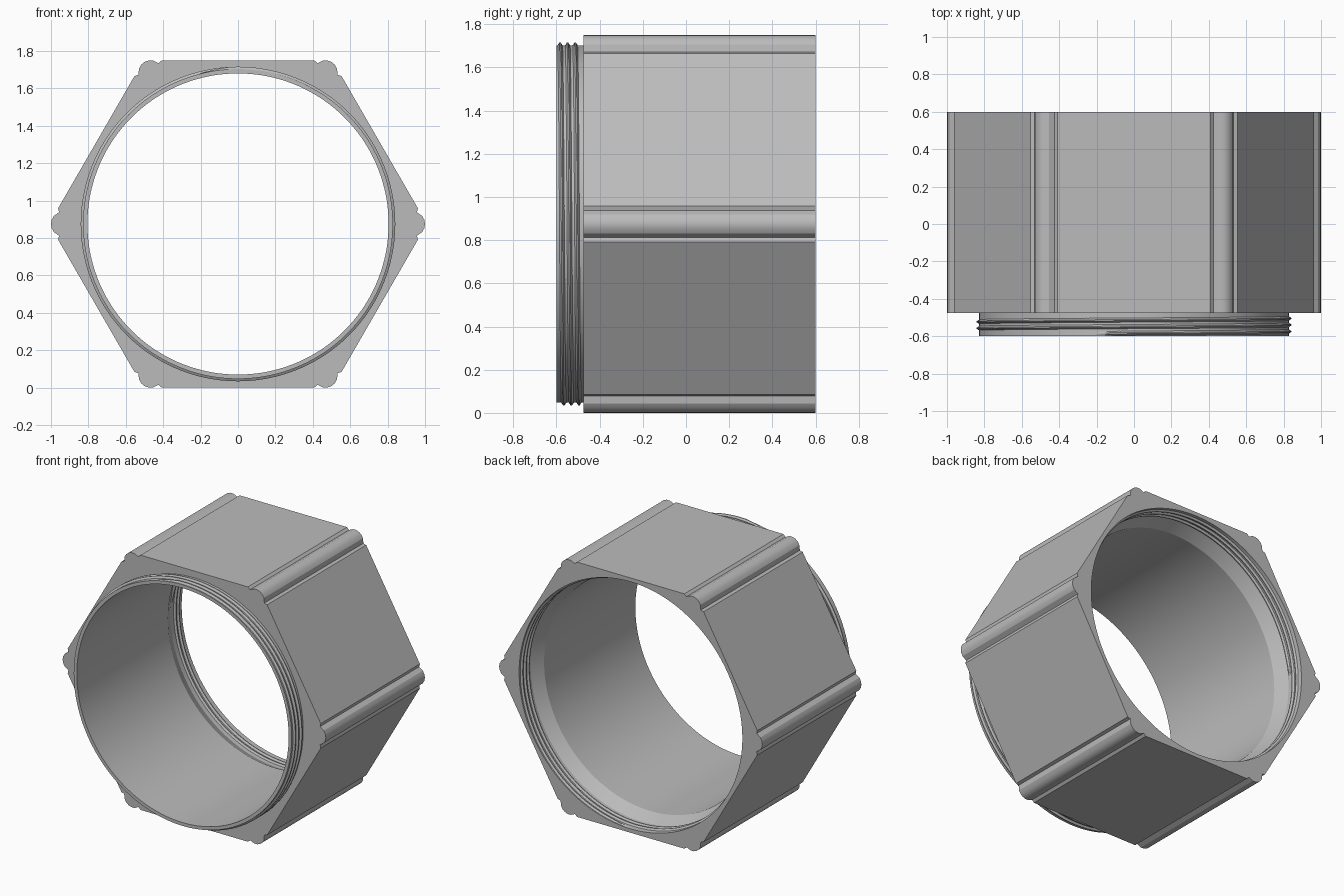
import bpy, bmesh
from math import cos, sin, pi, radians

old = bpy.data.objects.get("Cube")
if old:
    bpy.data.objects.remove(old, do_unlink=True)

CENTRE_Z = 0.875      # bore axis height, also the hexagon's apothem
FILLET = 0.067        # corner rounding of the hexagon
STEPS = 288           # segments round the axis

steel = bpy.data.materials.new("plain grey metal")
steel.use_nodes = True
grey = (0.5, 0.5, 0.5, 1)
steel.diffuse_color = grey
steel.node_tree.nodes["Principled BSDF"].inputs["Base Color"].default_value = grey


def point(angle, radius, y):
    return (radius * cos(angle), y, CENTRE_Z + radius * sin(angle))


def hexagon(angle):
    """Polar radius of a hexagon with rounded corners."""
    a = (angle + pi / 6) % (pi / 3) - pi / 6
    flat = CENTRE_Z / cos(pi / 6 - abs(a))
    corner = (CENTRE_Z - FILLET) / cos(pi / 6)
    across = FILLET ** 2 - (corner * sin(a)) ** 2
    if across < 0:
        return flat
    return min(flat, corner * cos(a) + across ** 0.5)


def make_object(name, bm, sharp_angle):
    bmesh.ops.recalc_face_normals(bm, faces=bm.faces)
    mesh = bpy.data.meshes.new(name)
    bm.to_mesh(mesh)
    bm.free()
    mesh.materials.append(steel)
    obj = bpy.data.objects.new(name, mesh)
    bpy.context.collection.objects.link(obj)
    bpy.ops.object.select_all(action='DESELECT')
    obj.select_set(True)
    bpy.context.view_layer.objects.active = obj
    bpy.ops.object.shade_smooth_by_angle(angle=radians(sharp_angle))
    return obj


def skin(bm, rings, closed):
    """Join neighbouring rings of vertices with quads."""
    pairs = list(zip(rings, rings[1:]))
    if closed:
        pairs.append((rings[-1], rings[0]))
    for a, b in pairs:
        for i in range(len(a)):
            j = (i + 1) % len(a)
            bm.faces.new((a[i], a[j], b[j], b[i]))


def nut_body():
    # Closed section: hexagon, front collar, bore, taper and rear counterbore
    section = [(hexagon, 0.6), (hexagon, -0.475), (0.828, -0.475),
               (0.828, -0.6), (0.805, -0.6), (0.805, 0.39),
               (0.848, 0.475), (0.848, 0.6)]
    bm = bmesh.new()
    columns = []
    for i in range(STEPS):
        angle = 2 * pi * i / STEPS
        columns.append([bm.verts.new(point(angle, r(angle) if callable(r) else r, y))
                        for r, y in section])
    skin(bm, columns, True)
    return make_object("hex_nut_body", bm, 25)


def thread(name, root, crest, y, start, turns, pitch=0.035):
    """Right-handed helical ridge; it fades out at both ends."""
    bm = bmesh.new()
    count = int(turns * 120)
    sink = -0.004 if crest > root else 0.004
    sections = []
    for i in range(count + 1):
        turn = turns * i / count
        angle = radians(start) - 2 * pi * turn
        fade = min(1, turn * 30, (turns - turn) * 30)
        top = root + (crest - root) * fade
        mid = y + pitch * turn
        ridge = [(root + sink, -0.014), (top, -0.003),
                 (top, 0.003), (root + sink, 0.014)]
        sections.append([bm.verts.new(point(angle, r, mid + dy)) for r, dy in ridge])
    skin(bm, sections, False)
    bm.faces.new(sections[0])
    bm.faces.new(sections[-1])
    return make_object(name, bm, 30)


nut_body()
thread("outer_thread", 0.828, 0.841, -0.585, 105, 2.7)
thread("inner_thread", 0.848, 0.836, 0.488, 180, 2.75)
